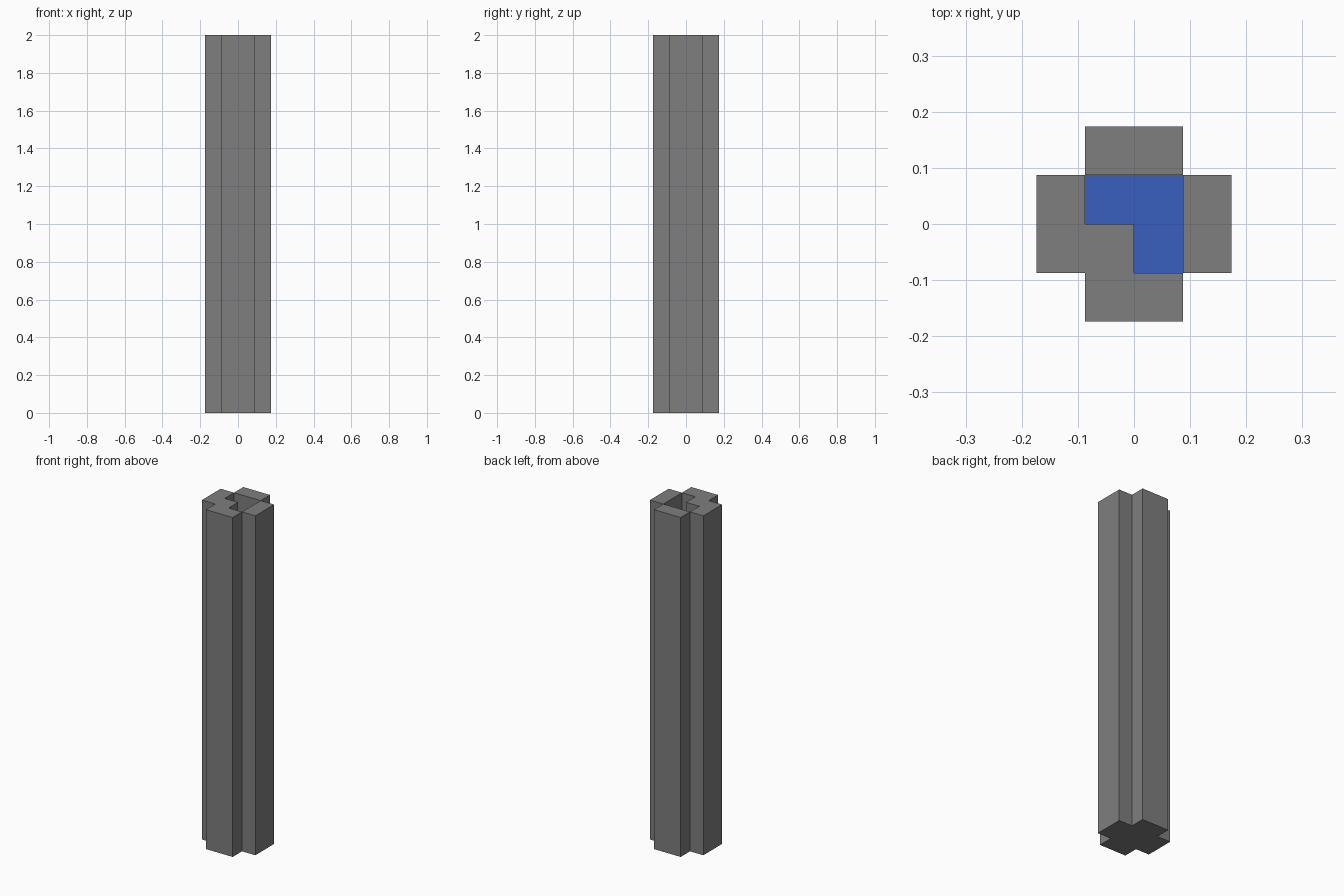
import bpy, bmesh
from mathutils import Vector

if "Cube" in bpy.data.objects:
    bpy.data.objects.remove(bpy.data.objects["Cube"], do_unlink=True)

UNIT = 2 / 23          # side of one block
TOP, FLOOR = 23, 2     # heights in blocks


def make_material(name, color):
    mat = bpy.data.materials.new(name)
    mat.use_nodes = True
    mat.diffuse_color = color
    mat.node_tree.nodes["Principled BSDF"].inputs["Base Color"].default_value = color
    return mat


stone = make_material("stone grey", (0.21, 0.21, 0.21, 1))
water = make_material("water blue", (0.04, 0.115, 0.53, 1))

# Plan of the shaft, back row first: S = stone column, W = open well
PLAN = [".SS.",
        "SWWS",
        "SSWS",
        ".SS."]


def cell(i, j):
    return PLAN[3 - j][i] if 0 <= i < 4 and 0 <= j < 4 else "."


def height(i, j):
    return {"S": TOP, "W": FLOOR, ".": 0}[cell(i, j)]


def new_object(name, bm, mat):
    bmesh.ops.remove_doubles(bm, verts=bm.verts, dist=0.0001)
    bmesh.ops.dissolve_limit(bm, angle_limit=0.01, verts=bm.verts, edges=bm.edges)
    mesh = bpy.data.meshes.new(name)
    bm.to_mesh(mesh)
    bm.free()
    mesh.materials.append(mat)
    obj = bpy.data.objects.new(name, mesh)
    bpy.context.collection.objects.link(obj)


def quad(bm, points):
    bm.faces.new([bm.verts.new(Vector(p) * UNIT) for p in points])


shaft, pool = bmesh.new(), bmesh.new()
for i in range(4):
    for j in range(4):
        h = height(i, j)
        if not h:
            continue
        x, y = i - 2, j - 2
        ring = [(x, y), (x + 1, y), (x + 1, y + 1), (x, y + 1)]
        # Rim or water surface, and underside
        quad(pool if cell(i, j) == "W" else shaft, [(*p, h) for p in ring])
        quad(shaft, [(*p, 0) for p in reversed(ring)])
        # Walls down to any lower neighbour
        for k, (di, dj) in enumerate([(0, -1), (1, 0), (0, 1), (-1, 0)]):
            low = height(i + di, j + dj)
            if low < h:
                a, b = ring[k], ring[(k + 1) % 4]
                quad(shaft, [(*a, low), (*b, low), (*b, h), (*a, h)])

new_object("stone_shaft", shaft, stone)
new_object("water_surface", pool, water)
